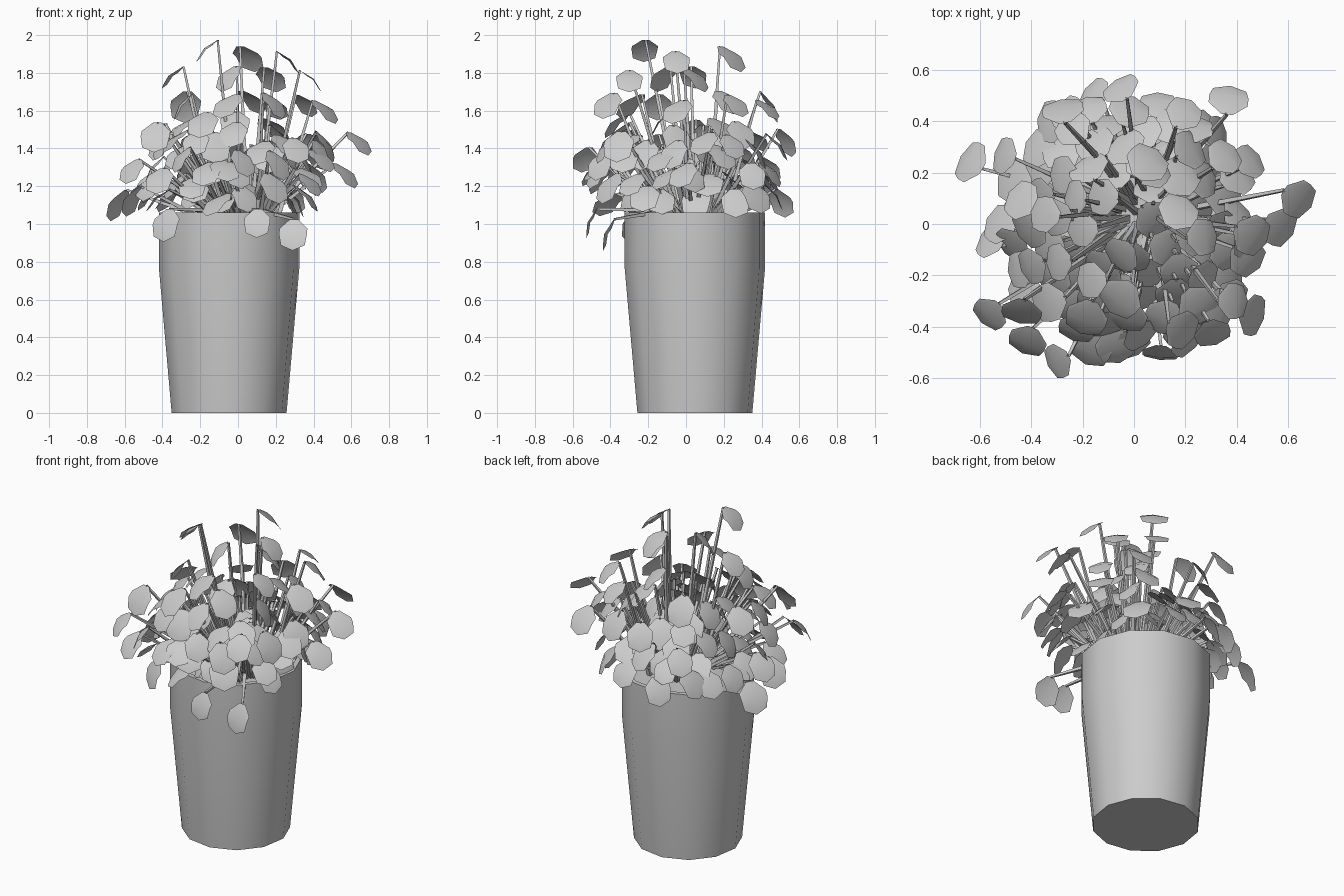
import bpy, bmesh, math, random
from mathutils import Vector

if "Cube" in bpy.data.objects:
    bpy.data.objects.remove(bpy.data.objects["Cube"])

random.seed(11)
CX, CY = -0.047, 0.047          # pot axis
SOIL_Z = 1.03


def make_object(name, bm):
    me = bpy.data.meshes.new(name)
    bm.to_mesh(me)
    bm.free()
    ob = bpy.data.objects.new(name, me)
    bpy.context.collection.objects.link(ob)
    return ob


def shade(ob, degrees):
    bpy.ops.object.select_all(action='DESELECT')
    bpy.context.view_layer.objects.active = ob
    ob.select_set(True)
    bpy.ops.object.shade_smooth_by_angle(angle=math.radians(degrees))


# pot: twelve-sided tapered shell with a straight collar, closed by the soil
def lathe(name, profile, sides=12, turn=math.radians(6)):
    bm = bmesh.new()
    rings = []
    for r, z in profile:
        rings.append([bm.verts.new((CX + r * math.cos(2 * math.pi * i / sides + turn),
                                    CY + r * math.sin(2 * math.pi * i / sides + turn), z))
                      for i in range(sides)])
    for a, b in zip(rings, rings[1:]):
        for i in range(sides):
            j = (i + 1) % sides
            bm.faces.new((a[i], a[j], b[j], b[i]))
    bm.faces.new(rings[0][::-1])
    bm.faces.new(rings[-1])
    return make_object(name, bm)


pot = lathe("pot", [(0.306, 0), (0.374, 0.77), (0.374, 1.06), (0.345, 1.06), (0.345, SOIL_Z)])
shade(pot, 35)


# one leaf: lightly creased along the midrib, bending down towards the tip
def add_leaf(bm, centre, yaw, pitch, size):
    out = Vector((math.cos(yaw), math.sin(yaw), 0))
    side = Vector((-out.y, out.x, 0))
    up = Vector((0, 0, 1))

    def along(p):
        return out * math.cos(p) - up * math.sin(p)

    d1, d2 = along(pitch - 0.25), along(pitch + 0.25)
    nrm = side.cross(d1)
    nrm = nrm if nrm.z > 0 else -nrm
    base = centre - d1 * 0.5 * size
    rib = [bm.verts.new(p) for p in (base, centre, centre + d2 * 0.5 * size)]
    for s in (-1, 1):
        a = bm.verts.new(base + side * s * 0.12 * size)
        b = bm.verts.new(base + d1 * 0.3 * size + side * s * 0.41 * size - nrm * 0.04 * size)
        m = bm.verts.new(centre + side * s * 0.41 * size - nrm * 0.04 * size)
        c = bm.verts.new(centre + d2 * 0.33 * size + side * s * 0.35 * size - nrm * 0.03 * size)
        for f in ([rib[0], a, b, m, rib[1]], [rib[1], m, c, rib[2]]):
            bm.faces.new(f if s < 0 else f[::-1])
    return base


# one stem: thin four-sided tapered tube
def add_stem(bm, start, end):
    d = (end - start).normalized()
    u = d.orthogonal().normalized()
    v = d.cross(u)
    rings = [[bm.verts.new(p + (u * math.cos(k * math.pi / 2) + v * math.sin(k * math.pi / 2)) * r)
              for k in range(4)] for p, r in ((start, 0.016), (end, 0.008))]
    for k in range(4):
        j = (k + 1) % 4
        bm.faces.new((rings[0][k], rings[0][j], rings[1][j], rings[1][k]))


# leaf centres on the outside of the plant
top_leaves = [
    (-.18, -.22, 1.93), (.06, .25, 1.89), (.28, -.05, 1.87), (-.36, .04, 1.79),
    (.18, .06, 1.78), (.40, -.30, 1.77), (-.06, -.13, 1.78), (.20, -.42, 1.64),
    (-.06, -.30, 1.64), (.47, -.05, 1.61), (-.28, .46, 1.63), (.20, .44, 1.62),
    (-.31, -.15, 1.63), (.36, .27, 1.64), (.08, .22, 1.66), (-.19, -.38, 1.54)]
top_yaws = [185, 55, 5, 170, 60, 0]     # directions of the highest leaves
side_leaves = [
    (.65, .09, 1.44), (.58, -.02, 1.27), (-.65, .25, 1.11), (-.57, -.36, 1.29),
    (-.57, -.05, 1.13), (.29, -.43, .95), (.10, -.52, 1.01), (-.39, -.30, 1.0),
    (-.06, .54, 1.44), (-.17, .51, 1.12), (.37, .50, 1.42), (.46, .25, 1.42),
    (-.44, -.36, 1.47), (-.42, -.47, 1.24), (-.31, -.54, 1.35), (-.17, -.50, 1.28),
    (-.52, .27, 1.20), (-.46, -.18, 1.30), (.0, -.48, 1.27), (.31, -.44, 1.40),
    (.48, -.36, 1.42), (.39, -.29, 1.22), (.22, -.46, 1.32), (.45, -.14, 1.35),
    (-.45, .10, 1.48), (.30, .38, 1.15), (-.12, -.42, 1.12), (-.27, .44, 1.30)]

# fill the dome between them
fill = []
N = 74
for i in range(N):
    a = i * 2.39996
    r = 0.08 + 0.43 * math.sqrt((i + 0.5) / N)
    z = 1.12 + random.random() * (0.52 - 0.4 * r)
    fill.append((-0.03 + r * math.cos(a), 0.01 + r * math.sin(a), z))

leaves, stems = bmesh.new(), bmesh.new()
for i, p in enumerate(top_leaves + side_leaves + fill):
    c = Vector(p)
    yaw = math.atan2(c.y - 0.02, c.x - 0.02) + random.uniform(-0.7, 0.7)
    pitch = math.radians(random.uniform(38, 62))
    if i < len(top_yaws):
        yaw, pitch = math.radians(top_yaws[i]), math.radians(45)
    if c.z < 1.06:
        pitch = math.radians(70)
    end = add_leaf(leaves, c, yaw, pitch, random.uniform(0.165, 0.2))
    k = random.uniform(0.15, 0.4)
    root = Vector((0.03 + k * c.x, 0.03 + k * c.y, SOIL_Z))
    if c.z < 1.06:
        root.z = 1.07
    add_stem(stems, root, end)

shade(make_object("leaves", leaves), 30)
make_object("stems", stems)
